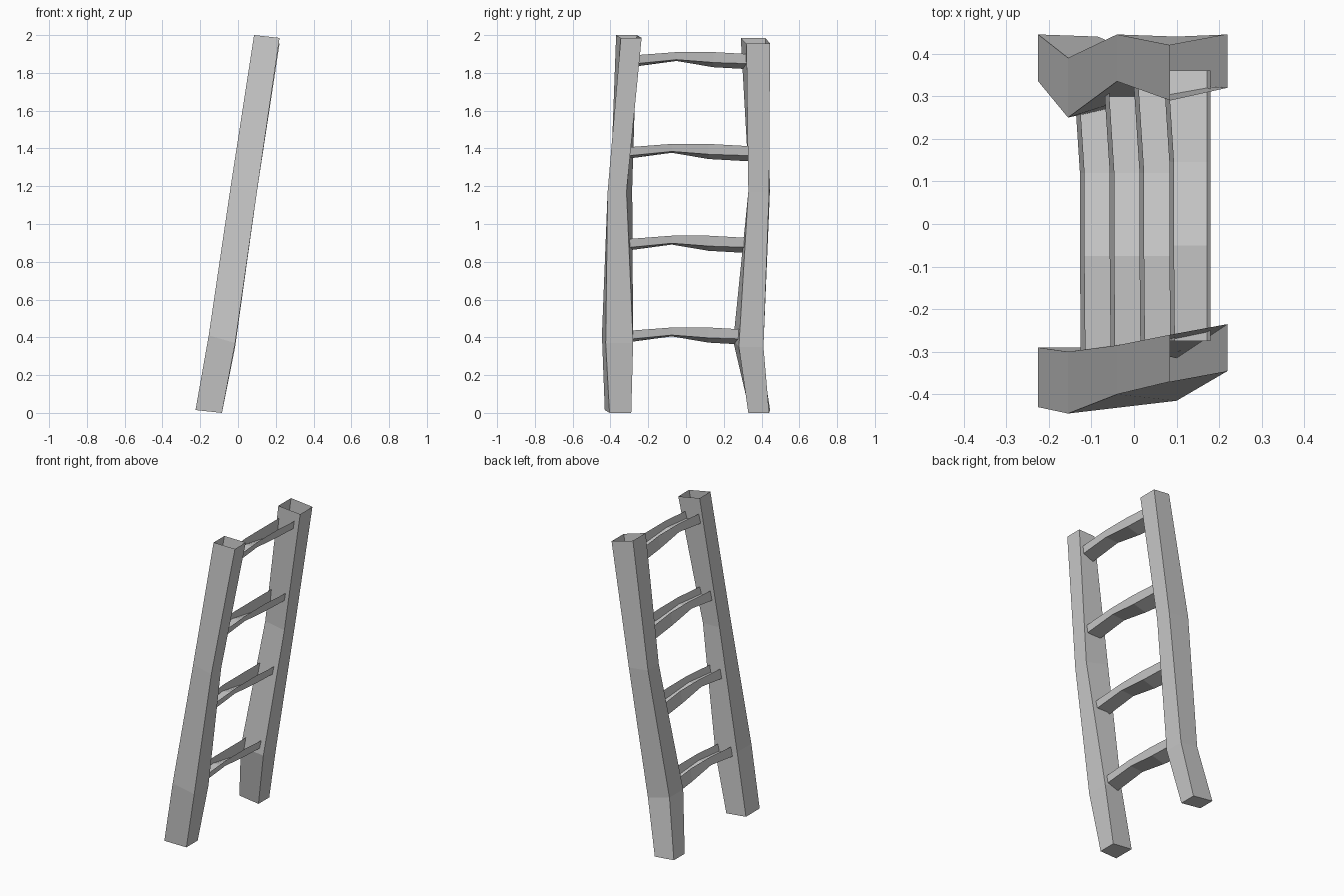
import bpy
import bmesh

cube = bpy.data.objects.get("Cube")
if cube:
    bpy.data.objects.remove(cube)

grey = bpy.data.materials.new("plain grey")
grey.use_nodes = True
colour = (0.6, 0.6, 0.6, 1)
grey.diffuse_color = colour
grey.node_tree.nodes["Principled BSDF"].inputs["Base Color"].default_value = colour


def loft(name, sections, closed, cap):
    """Skin a row of cross-sections; closed joins each ring, cap fills the first."""
    bm = bmesh.new()
    rings = [[bm.verts.new(p) for p in s] for s in sections]
    count = len(rings[0])
    for a, b in zip(rings, rings[1:]):
        for i in range(count if closed else count - 1):
            j = (i + 1) % count
            bm.faces.new((a[i], a[j], b[j], b[i]))
    if cap:
        bm.faces.new(rings[0][::-1])
    mesh = bpy.data.meshes.new(name)
    bm.to_mesh(mesh)
    bm.free()
    mesh.materials.append(grey)
    obj = bpy.data.objects.new(name, mesh)
    bpy.context.collection.objects.link(obj)
    return obj


def rail(name, levels):
    """Leaning hollow post, open at the top: each level has the x and z of both
    sides, then the y range of its -x side and of its +x side."""
    sections = []
    for xa, za, xb, zb, ya, yb in levels:
        sections.append([(xa, ya[0], za), (xb, yb[0], zb),
                         (xb, yb[1], zb), (xa, ya[1], za)])
    return loft(name, sections, True, True)


# Side rails
rail("front_rail", [
    (-0.225, 0.015, -0.085, 0.0, (-0.43, -0.29), (-0.405, -0.29)),
    (-0.155, 0.41, -0.015, 0.37, (-0.445, -0.30), (-0.425, -0.28)),
    (-0.04, 1.19, 0.10, 1.17, (-0.40, -0.285), (-0.415, -0.315)),
    (0.085, 2.0, 0.22, 1.985, (-0.37, -0.26), (-0.345, -0.235)),
])
rail("back_rail", [
    (-0.225, 0.015, -0.085, 0.0, (0.335, 0.445), (0.33, 0.44)),
    (-0.155, 0.38, -0.015, 0.35, (0.25, 0.39), (0.28, 0.41)),
    (-0.04, 1.19, 0.10, 1.17, (0.335, 0.445), (0.33, 0.44)),
    (0.085, 1.985, 0.22, 1.955, (0.29, 0.42), (0.32, 0.445)),
])

# Rungs: bent open troughs; y, top z, -x floor z, +x floor z, sideways bend
stations = [
    (-0.30, 0.435, 0.375, 0.39, 0.002),
    (-0.075, 0.452, 0.405, 0.412, 0),
    (0.12, 0.452, 0.372, 0.397, 0),
    (0.335, 0.44, 0.36, 0.39, -0.014),
]
for k in range(4):
    x, z = -0.127 + 0.07 * k, 0.486 * k
    shift = 0.025 if k == 3 else 0
    loft(f"rung_{k + 1}", [
        [(x + bend + 0.011, y + shift, z + top),
         (x + bend, y + shift, z + low_a),
         (x + 0.088, y + shift, z + low_b),
         (x + 0.097, y + shift, z + top)]
        for y, top, low_a, low_b, bend in stations], False, False)
